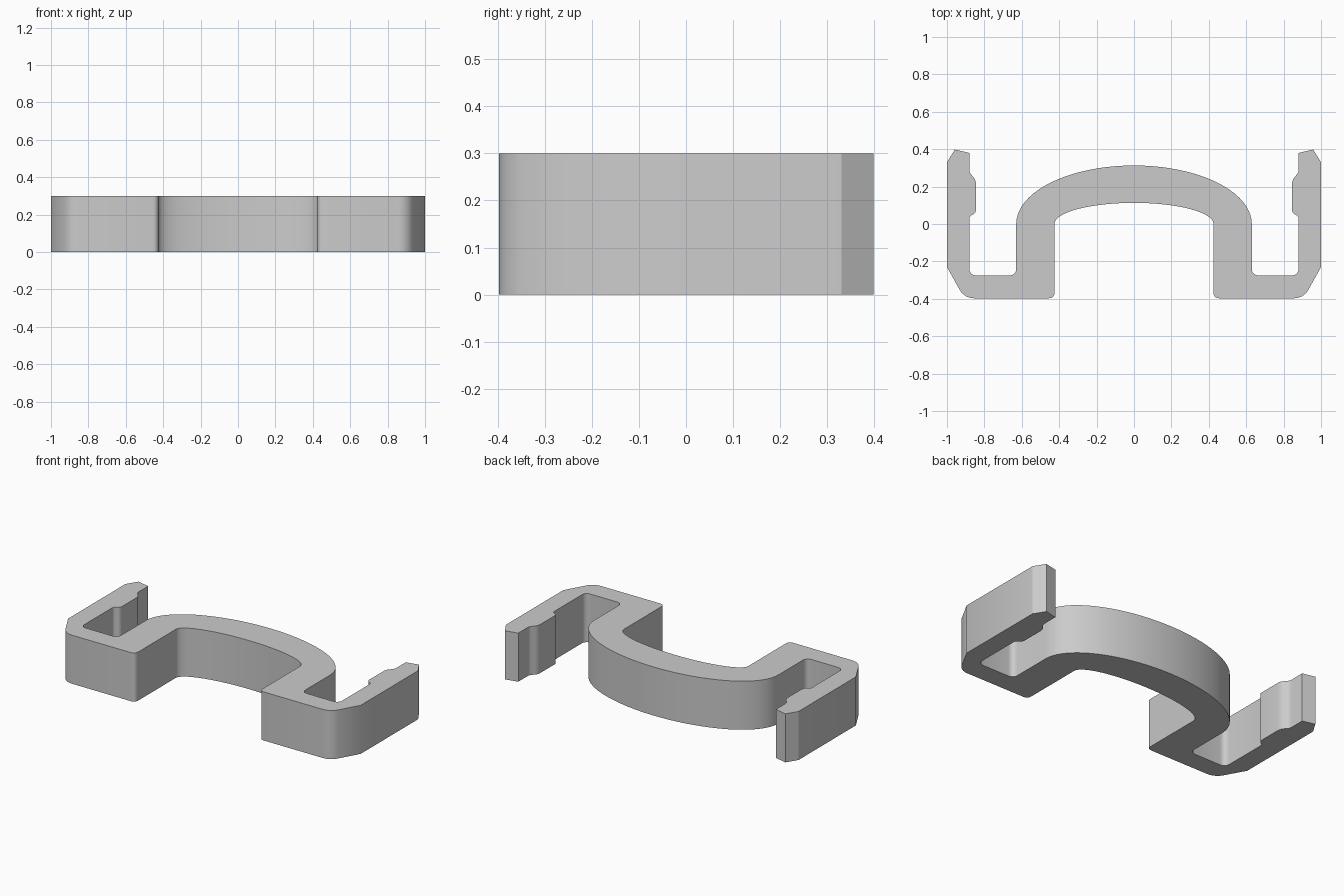
import bpy
import bmesh
from math import sin, cos, pi, radians
from mathutils import Vector

if "Cube" in bpy.data.objects:
    bpy.data.objects.remove(bpy.data.objects["Cube"], do_unlink=True)

HEIGHT = 0.3


def arch(a, b, steps=20):
    """Quarter ellipse from the centre line out to the side."""
    return [(a * sin(i / steps * pi / 2), b * cos(i / steps * pi / 2))
            for i in range(steps + 1)]


def rounded(corners, steps=5):
    """Replace each (x, y, radius) corner by a curve with that setback."""
    out = []
    for i, (x, y, r) in enumerate(corners):
        p = Vector((x, y))
        if r == 0:
            out.append((x, y))
            continue
        before = Vector(corners[i - 1][:2]) - p
        after = Vector(corners[i + 1][:2]) - p
        a, b = p + before.normalized() * r, p + after.normalized() * r
        for k in range(steps + 1):
            t = k / steps
            w = 0.83 * 2 * t * (1 - t)
            q = (a * (1 - t) ** 2 + b * t ** 2 + p * w) / ((1 - t) ** 2 + t ** 2 + w)
            out.append((q.x, q.y))
    return out


# Hooked end of the profile, from the outer arch foot to the inner arch foot
hook = rounded([
    (0.63, 0, 0),
    (0.63, -0.275, 0.035), (0.88, -0.275, 0.035),      # pocket
    (0.88, 0.04, 0.012), (0.845, 0.06, 0.015),         # grip bump
    (0.845, 0.235, 0.02), (0.88, 0.275, 0.015),
    (0.88, 0.38, 0), (0.958, 0.398, 0), (1, 0.33, 0),  # tip
    (1, -0.23, 0), (0.907, -0.397, 0.05),              # chamfered corner
    (0.425, -0.397, 0.03), (0.425, 0, 0),
])

# Right half of the closed profile, then its mirror image
half = arch(0.63, 0.313)[:-1] + hook[:-1] + arch(0.425, 0.113)[::-1]
profile = half + [(-x, y) for x, y in half[-2:0:-1]]

# Extrude the profile into the bracket
bm = bmesh.new()
base = bm.faces.new([bm.verts.new((x, y, 0)) for x, y in profile])
top = bmesh.ops.extrude_face_region(bm, geom=[base], use_keep_orig=True)
bmesh.ops.translate(bm, vec=(0, 0, HEIGHT),
                    verts=[g for g in top["geom"] if isinstance(g, bmesh.types.BMVert)])
bmesh.ops.recalc_face_normals(bm, faces=bm.faces)
mesh = bpy.data.meshes.new("clip_bracket")
bm.to_mesh(mesh)
bm.free()
bracket = bpy.data.objects.new("clip_bracket", mesh)
bpy.context.collection.objects.link(bracket)

# Plain grey material
grey = bpy.data.materials.new("light_grey")
grey.use_nodes = True
grey.diffuse_color = (0.6, 0.6, 0.6, 1)
grey.node_tree.nodes["Principled BSDF"].inputs["Base Color"].default_value = (0.6, 0.6, 0.6, 1)
mesh.materials.append(grey)

bpy.ops.object.select_all(action="DESELECT")
bracket.select_set(True)
bpy.context.view_layer.objects.active = bracket
bpy.ops.object.shade_smooth_by_angle(angle=radians(30))
